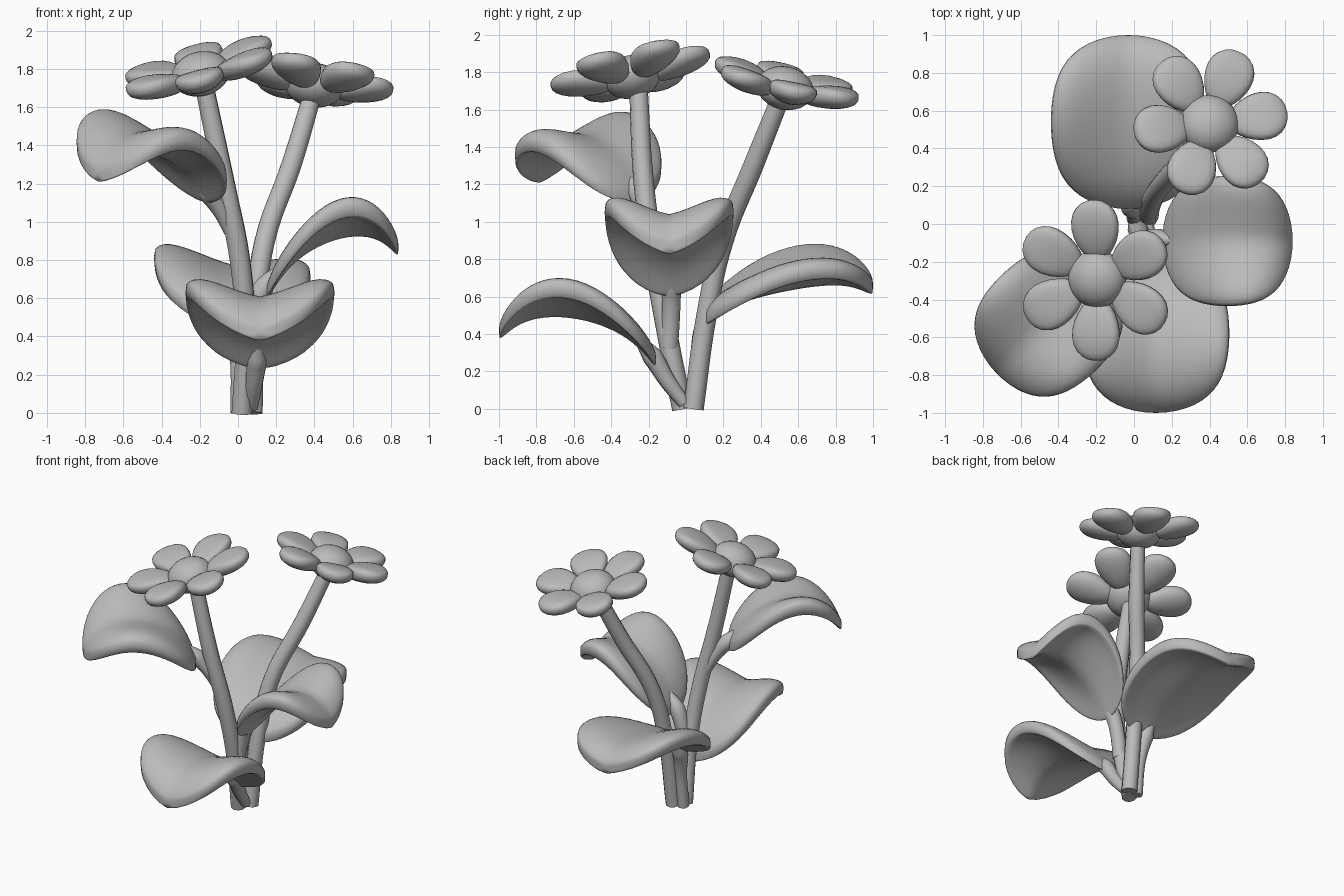
import bpy, bmesh, math
from mathutils import Matrix, Vector

if "Cube" in bpy.data.objects:
    bpy.data.objects.remove(bpy.data.objects["Cube"], do_unlink=True)

GREY = (0.5, 0.5, 0.5, 1)
mat = bpy.data.materials.new("plain grey")
mat.use_nodes = True
mat.diffuse_color = GREY
mat.node_tree.nodes["Principled BSDF"].inputs["Base Color"].default_value = GREY


def blob(name, shape, matrix, segments=32, rings=20):
    """Smooth closed solid: a sphere whose points are moved by shape()."""
    bm = bmesh.new()
    bmesh.ops.create_uvsphere(bm, u_segments=segments, v_segments=rings, radius=1,
                              matrix=Matrix.Rotation(math.pi / 2, 4, 'Y'))
    for v in bm.verts:
        v.co = matrix @ Vector(shape(*v.co))
    bmesh.ops.recalc_face_normals(bm, faces=bm.faces)
    for f in bm.faces:
        f.smooth = True
    mesh = bpy.data.meshes.new(name)
    bm.to_mesh(mesh)
    bm.free()
    mesh.materials.append(mat)
    obj = bpy.data.objects.new(name, mesh)
    bpy.context.collection.objects.link(obj)


def tube(name, points, radii):
    """Round stalk through the points, with flat ends."""
    curve = bpy.data.curves.new(name, 'CURVE')
    curve.dimensions = '3D'
    curve.bevel_depth = 1
    curve.bevel_resolution = 3
    curve.resolution_u = 6
    curve.use_fill_caps = True
    spline = curve.splines.new('BEZIER')
    spline.bezier_points.add(len(points) - 1)
    for bp, co, r in zip(spline.bezier_points, points, radii):
        bp.co, bp.radius = co, r
        bp.handle_left_type = bp.handle_right_type = 'AUTO'
    curve.materials.append(mat)
    obj = bpy.data.objects.new(name, curve)
    bpy.context.collection.objects.link(obj)


def blunt(z, power):
    """Square off a round profile."""
    return math.copysign(abs(z) ** power, z)


def leaf(name, base, heading, length, width, heights, cup, roll=0):
    """Thick broad leaf: arched lengthwise, cupped across, with a deep drooping rim."""
    z0, z1, z2 = heights

    def shape(x, y, z):
        t = (x + 1) / 2
        r = x * x + y * y
        arch = z0 * (1 - t) * (1 - 2 * t) + 4 * z1 * t * (1 - t) + z2 * t * (2 * t - 1)
        lift = cup * abs(y) ** 1.3 * (1 + 0.4 * x) + roll * y - 0.06 * r ** 3
        thick = 0.06 * blunt(z, 0.4)
        if z < 0:
            thick *= 1 + 0.7 * r * r
        return t * length, y * width * (1 + 0.24 * x * x), arch + lift + thick

    place = Matrix.Translation((*base, 0)) @ Matrix.Rotation(math.radians(heading), 4, 'Z')
    blob(name, shape, place, 40, 28)


def flower(name, centre, normal, first_angle, reach):
    """Domed disc with six rounded petals."""
    tilt = Vector((0, 0, 1)).rotation_difference(Vector(normal)).to_matrix().to_4x4()
    place = Matrix.Translation(centre) @ tilt
    blob(name + "_disc", lambda x, y, z: (0.155 * x, 0.155 * y, 0.115 * z), place, 24, 14)

    def petal(x, y, z):
        t = (x + 1) / 2
        return (0.1 + reach * t, y * 0.128 * (1 + 0.18 * x),
                0.05 * t + 0.02 * y * y + blunt(z, 0.75) * 0.062 - 0.01)

    for i in range(6):
        spin = Matrix.Rotation(math.radians(first_angle + 60 * i), 4, 'Z')
        blob(f"{name}_petal_{i + 1}", petal, place @ spin, 20, 12)


# Flower stems
tube("front_stem", [(0.02, -0.02, 0), (0.04, -0.1, 0.4), (0.01, -0.17, 0.8),
                    (-0.07, -0.225, 1.2), (-0.18, -0.255, 1.73)],
     [0.055, 0.055, 0.055, 0.055, 0.05])
tube("back_stem", [(0.075, 0.04, 0), (0.09, 0.11, 0.5), (0.14, 0.2, 0.9),
                   (0.28, 0.36, 1.3), (0.4, 0.52, 1.7)],
     [0.055, 0.055, 0.055, 0.055, 0.05])

# Flower heads
flower("front_flower", (-0.195, -0.29, 1.775), (-0.26, -0.21, 1), 29, 0.335)
flower("back_flower", (0.4, 0.53, 1.715), (0.14, 0.22, 1), 8, 0.315)

# Leaves
leaf("front_leaf", (0.115, -0.16), -90, 0.84, 0.39, (0.33, 0.54, 0.48), 0.15)
leaf("left_leaf", (0.15, -0.09), 0, 0.69, 0.345, (0.7, 0.96, 0.93), 0.15)
leaf("right_leaf", (-0.17, -0.26), 223, 0.77, 0.355, (1.2, 1.41, 1.31), 0.12, -0.06)
leaf("back_leaf", (-0.03, 0.08), 90, 0.92, 0.41, (0.54, 0.69, 0.72), 0.13, 0.05)

# Leaf stalks, widening into the leaves
STALK = [0.035, 0.045, 0.055, 0.015]
tube("front_leaf_stalk", [(0.07, -0.01, 0.03), (0.085, -0.1, 0.15),
                          (0.1, -0.18, 0.28), (0.115, -0.28, 0.4)], STALK)
tube("left_leaf_stalk", [(0.05, -0.09, 0.33), (0.08, -0.08, 0.5),
                         (0.13, -0.08, 0.65), (0.23, -0.09, 0.77)], [0.05, 0.05, 0.055, 0.015])
tube("right_leaf_stalk", [(-0.04, -0.19, 0.95), (-0.09, -0.22, 1.06),
                          (-0.16, -0.26, 1.16), (-0.24, -0.33, 1.26)], STALK)
tube("back_leaf_stalk", [(0, 0.03, 0), (0.0, 0.06, 0.25),
                         (-0.02, 0.1, 0.44), (-0.03, 0.18, 0.56)], [0.04, 0.04, 0.055, 0.015])
